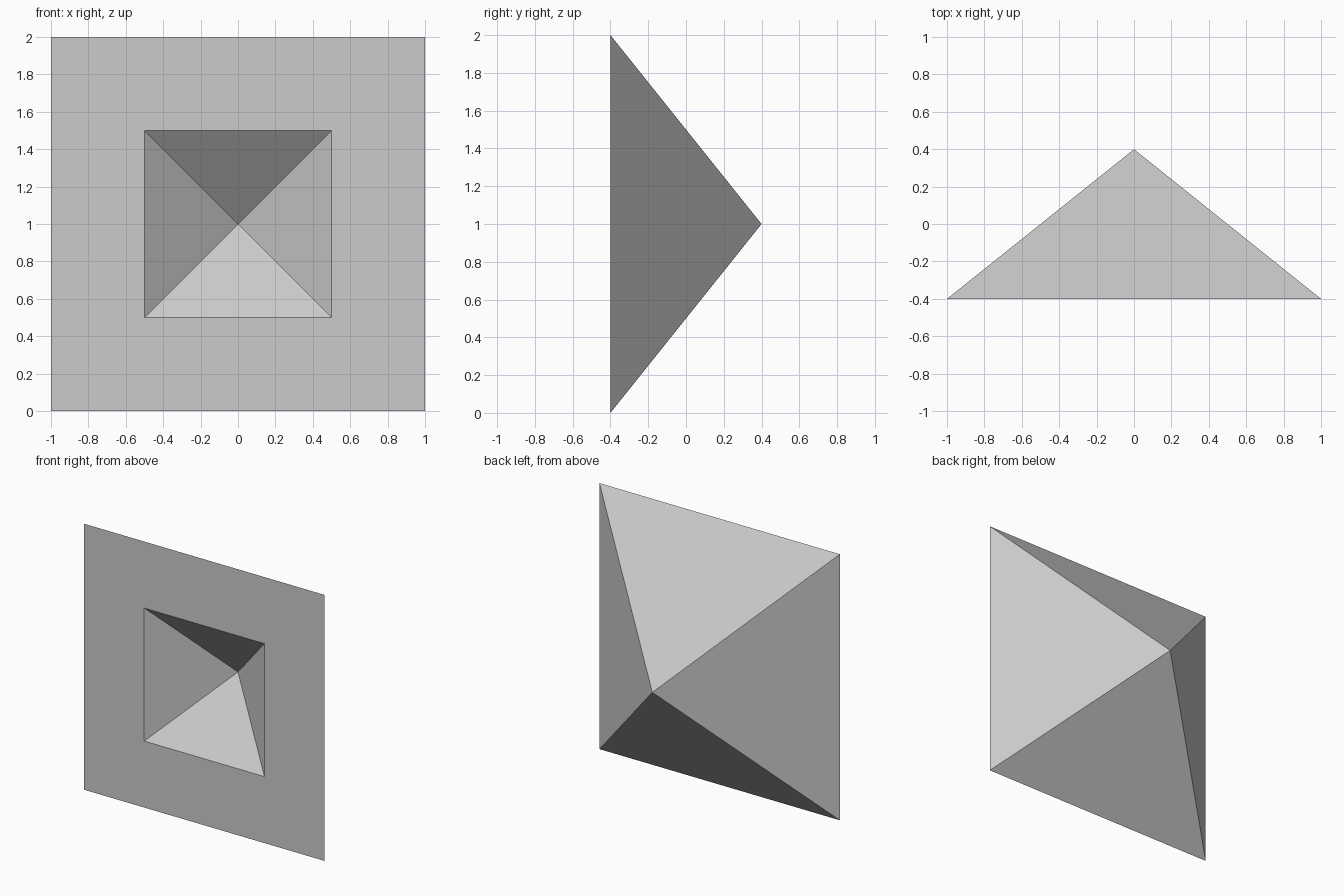
import bpy
import bmesh

cube = bpy.data.objects.get("Cube")
if cube:
    bpy.data.objects.remove(cube, do_unlink=True)

GREY = (0.6, 0.6, 0.6, 1.0)
mat = bpy.data.materials.new("plain grey")
mat.use_nodes = True
mat.diffuse_color = GREY
mat.node_tree.nodes["Principled BSDF"].inputs["Base Color"].default_value = GREY

FRONT, MID = -0.4, 1.0
bm = bmesh.new()


def square(half):
    """Corners of an upright square on the front plane."""
    corners = ((-1, -1), (1, -1), (1, 1), (-1, 1))
    return [bm.verts.new((x * half, FRONT, MID + z * half)) for x, z in corners]


def pyramid_sides(ring, depth):
    """Four triangles from a square back to a central apex."""
    apex = bm.verts.new((0, FRONT + depth, MID))
    for i in range(4):
        bm.faces.new((ring[i], ring[(i + 1) % 4], apex))


# Outer pyramid pointing back, and the matching recess in its front
outer, inner = square(1.0), square(0.5)
pyramid_sides(outer, 0.8)
pyramid_sides(inner, 0.4)

# Flat front frame around the recess
for i in range(4):
    j = (i + 1) % 4
    bm.faces.new((outer[i], outer[j], inner[j], inner[i]))

bmesh.ops.recalc_face_normals(bm, faces=bm.faces)
mesh = bpy.data.meshes.new("hollow_pyramid")
bm.to_mesh(mesh)
bm.free()
mesh.materials.append(mat)
body = bpy.data.objects.new("hollow_pyramid", mesh)
bpy.context.collection.objects.link(body)
